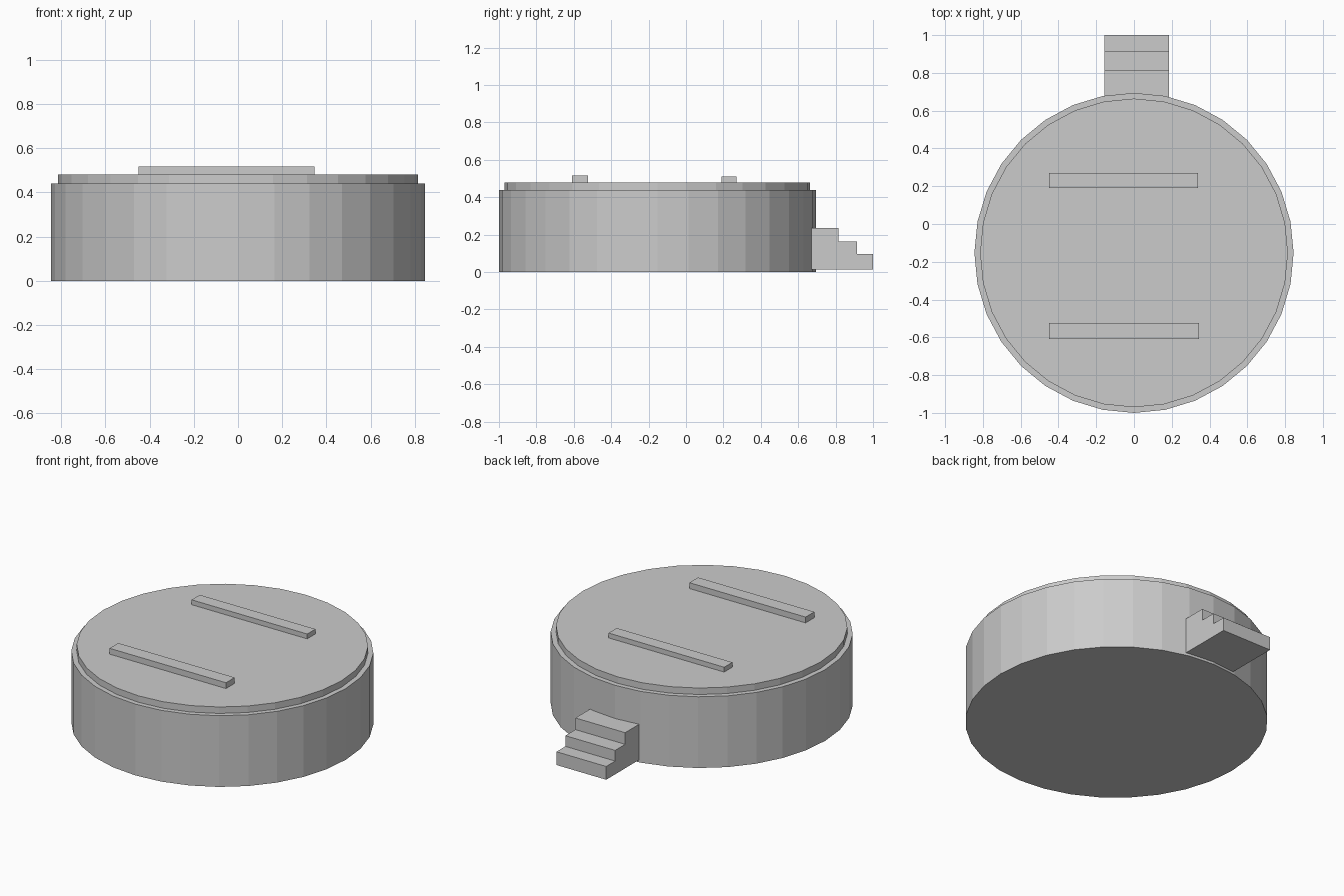
import bpy, bmesh, math

if "Cube" in bpy.data.objects:
    bpy.data.objects.remove(bpy.data.objects["Cube"])

CY = -0.153  # drum centre in y


def finish(name, bm):
    bmesh.ops.recalc_face_normals(bm, faces=bm.faces)
    mesh = bpy.data.meshes.new(name)
    bm.to_mesh(mesh)
    bm.free()
    obj = bpy.data.objects.new(name, mesh)
    bpy.context.collection.objects.link(obj)
    return obj


def extrude(name, points, offset):
    bm = bmesh.new()
    face = bm.faces.new([bm.verts.new(p) for p in points])
    new = bmesh.ops.extrude_face_region(bm, geom=[face])["geom"]
    verts = [v for v in new if isinstance(v, bmesh.types.BMVert)]
    bmesh.ops.translate(bm, verts=verts, vec=offset)
    return finish(name, bm)


def disc(name, rx, ry, z0, z1, sides=32):
    ring = [(rx * math.cos(2 * math.pi * i / sides),
             CY + ry * math.sin(2 * math.pi * i / sides), z0)
            for i in range(sides)]
    return extrude(name, ring, (0, 0, z1 - z0))


def bar(name, x0, x1, y0, y1, z0, z1):
    base = [(x0, y0, z0), (x1, y0, z0), (x1, y1, z0), (x0, y1, z0)]
    return extrude(name, base, (0, 0, z1 - z0))


# Round tub and its slightly smaller lid
disc("tub_body", 0.845, 0.847, 0.0, 0.44)
disc("tub_lid", 0.815, 0.817, 0.44, 0.48)

# Two slats lying on the lid
bar("rear_slat", -0.45, 0.34, 0.19, 0.27, 0.47, 0.51)
bar("front_slat", -0.45, 0.345, -0.61, -0.525, 0.47, 0.516)

# Three steps at the back, drawn as one side profile
steps = [(0.667, 0.015), (1.0, 0.015), (1.0, 0.097), (0.913, 0.097),
         (0.913, 0.163), (0.815, 0.163), (0.815, 0.235), (0.667, 0.235)]
extrude("entry_steps", [(-0.155, y, z) for y, z in steps], (0.34, 0, 0))
